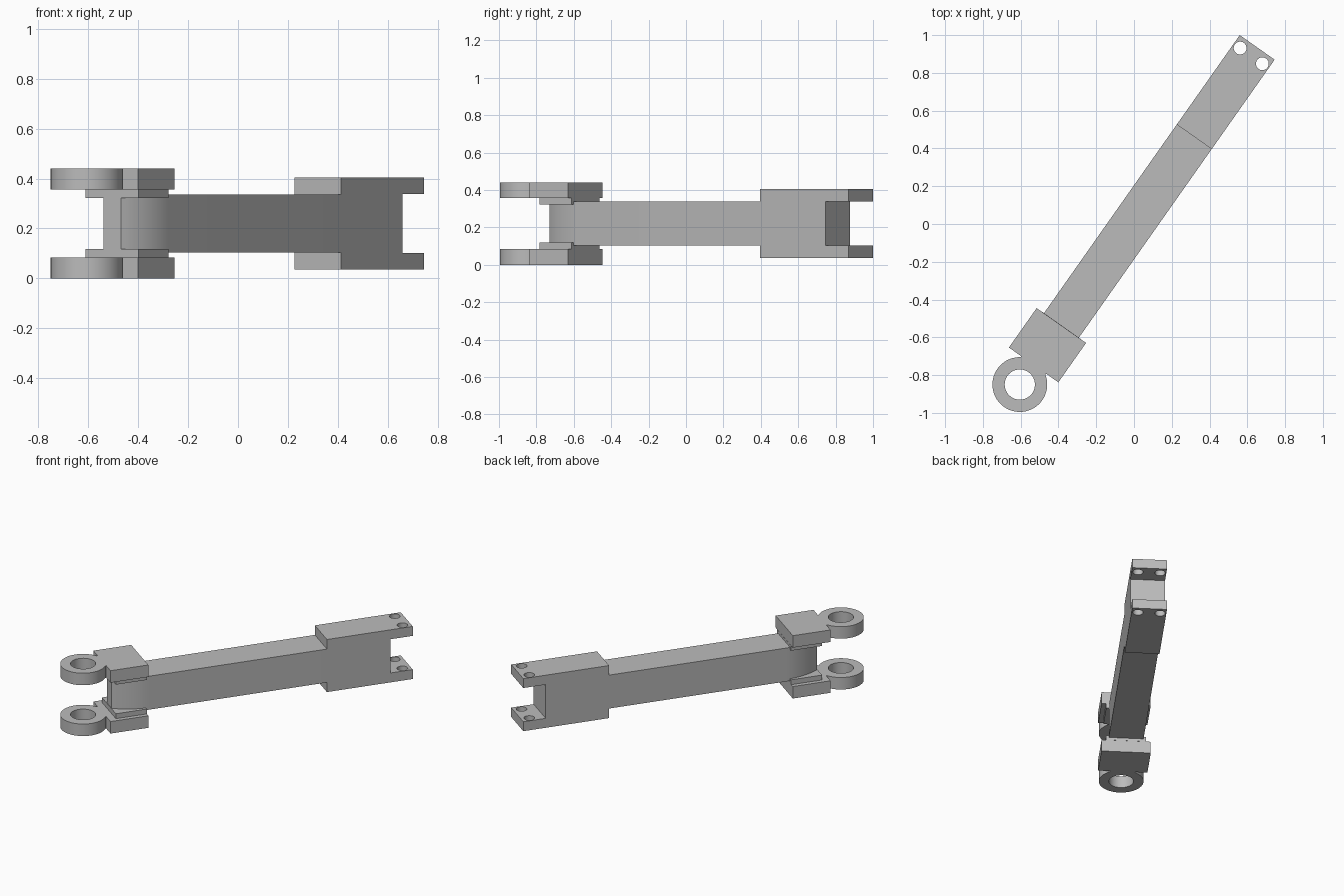
import bpy, bmesh
from math import sin, cos, atan2, asin, pi, radians, sqrt
from mathutils import Matrix, Vector

if "Cube" in bpy.data.objects:
    bpy.data.objects.remove(bpy.data.objects["Cube"])

grey = bpy.data.materials.new("plain grey")
grey.use_nodes = True
grey.diffuse_color = (0.5, 0.5, 0.5, 1)
grey.node_tree.nodes["Principled BSDF"].inputs["Base Color"].default_value = (0.5, 0.5, 0.5, 1)

# Local x runs along the arm, then the whole arm is turned in plan
ANGLE = radians(54.85)
TURN = Matrix.Rotation(ANGLE, 4, 'Z') @ Matrix.Translation((0, 0.005, 0))
MID = 0.22


def arc(cx, cy, r, a0, a1, n):
    return [(cx + r * cos(a0 + (a1 - a0) * i / n), cy + r * sin(a0 + (a1 - a0) * i / n))
            for i in range(n + 1)]


def prism(name, outline, low, high, axis='z'):
    """Extrude an outline up z, or an (x, z) outline across y."""
    bm = bmesh.new()
    def point(p, h):
        return (p[0], p[1], h) if axis == 'z' else (p[0], h, p[1])
    face = bm.faces.new([bm.verts.new(point(p, low)) for p in outline])
    new = bmesh.ops.extrude_face_region(bm, geom=[face])["geom"]
    shift = Vector(point((0, 0), high - low))
    bmesh.ops.translate(bm, vec=shift, verts=[v for v in new if isinstance(v, bmesh.types.BMVert)])
    bmesh.ops.recalc_face_normals(bm, faces=bm.faces)
    mesh = bpy.data.meshes.new(name)
    bm.to_mesh(mesh)
    bm.free()
    mesh.materials.append(grey)
    obj = bpy.data.objects.new(name, mesh)
    obj.matrix_world = TURN
    bpy.context.collection.objects.link(obj)
    return obj


def drill(obj, x, y, r, n):
    """Cut a vertical round hole right through a part."""
    cutter = prism("hole_cutter", arc(x, y, r, 0, 2 * pi, n)[:-1], -0.1, 0.6)
    cutter.hide_render = True
    mod = obj.modifiers.new("hole", 'BOOLEAN')
    mod.operation, mod.solver, mod.object = 'DIFFERENCE', 'EXACT', cutter
    bpy.context.view_layer.update()
    bpy.context.view_layer.objects.active = obj
    bpy.ops.object.modifier_apply(modifier=mod.name)
    bpy.data.objects.remove(cutter)


def rect(x0, x1, half):
    return [(x0, -half), (x1, -half), (x1, half), (x0, half)]


parts = []

# Beam with a curved, blunt nose
half, nose_half, nose_x, curve = 0.113, 0.043, -0.866, 0.23
drop = half - nose_half
radius = (curve ** 2 + drop ** 2) / (2 * drop)
side = arc(nose_x + curve, half - radius, radius, pi / 2, pi / 2 + asin(curve / radius), 10)
outline = [(0.561, half)] + side
outline += [(x, -y) for x, y in reversed(outline)]
parts.append(prism("beam", outline, 0.103, 0.337))

# Thick forked end with two bolt holes through both flanges
x0, slot, x1 = 0.561, 0.989, 1.14
fork = [(x0, 0.036), (x1, 0.036), (x1, 0.102), (slot, 0.102),
        (slot, 0.338), (x1, 0.338), (x1, 0.404), (x0, 0.404)]
forked_end = prism("forked_end", fork, -half, half, 'y')
for y in (-0.072, 0.072):
    drill(forked_end, 1.085, y, 0.034, 32)
parts.append(forked_end)

# Upper and lower hinge lugs, each a block with a ring and a spacer behind it
ring_x, ring_r, neck = -1.043, 0.145, 0.08
start = atan2(neck, sqrt(ring_r ** 2 - neck ** 2))
lug = [(-0.661, -0.16), (-0.661, 0.16), (-0.916, 0.16), (-0.916, neck)]
lug += arc(ring_x, 0, ring_r, start, 2 * pi - start, 56)
lug += [(-0.916, -neck), (-0.916, -0.16)]
for label, sign in (("lower", -1), ("upper", 1)):
    def band(near, far):
        return sorted((MID + sign * near, MID + sign * far))
    hinge = prism(label + "_hinge_lug", lug, *band(0.136, 0.22))
    drill(hinge, ring_x, 0, 0.08, 48)
    parts.append(hinge)
    parts.append(prism(label + "_spacer", rect(-0.869, -0.66, 0.13), *band(0.102, 0.136)))

# Smooth the round walls, keep the edges sharp
bpy.ops.object.select_all(action='DESELECT')
for obj in parts:
    obj.select_set(True)
bpy.context.view_layer.objects.active = parts[0]
bpy.ops.object.shade_smooth_by_angle(angle=radians(30))
